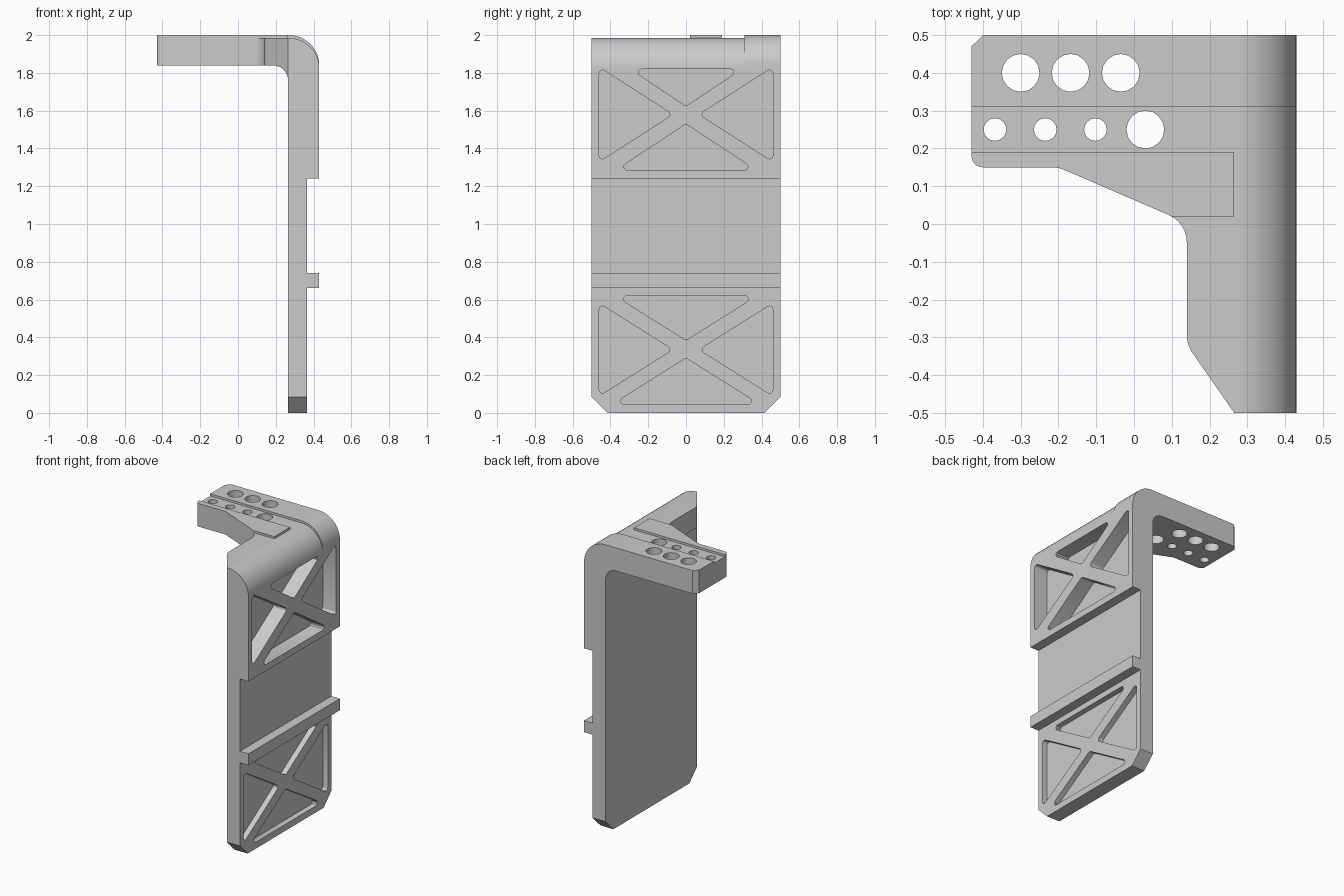
import bpy, bmesh, math
from mathutils import Vector

cube = bpy.data.objects.get("Cube")
if cube:
    bpy.data.objects.remove(cube, do_unlink=True)

grey = bpy.data.materials.new("plain grey")
grey.use_nodes = True
colour = (0.6, 0.6, 0.6, 1)
grey.diffuse_color = colour
grey.node_tree.nodes["Principled BSDF"].inputs["Base Color"].default_value = colour


def rounded(corners, steps=6):
    """Polygon outline; each corner is (u, v) or (u, v, fillet radius)."""
    out, n = [], len(corners)
    for i, c in enumerate(corners):
        p = Vector(c[:2])
        if len(c) == 2:
            out.append(p)
            continue
        a = (Vector(corners[i - 1][:2]) - p).normalized()
        b = (Vector(corners[(i + 1) % n][:2]) - p).normalized()
        half = a.angle(b) / 2
        centre = p + (a + b).normalized() * c[2] / math.sin(half)
        start = p + a * c[2] / math.tan(half) - centre
        end = p + b * c[2] / math.tan(half) - centre
        for k in range(steps + 1):
            t = k / steps
            sweep = math.pi - 2 * half
            w0, w1 = math.sin((1 - t) * sweep), math.sin(t * sweep)
            out.append(centre + (start * w0 + end * w1) / math.sin(sweep))
    return out


def prism(name, outline, axis, low, high):
    """Extrude a 2D outline along x, y or z."""
    place = {"x": lambda u, v, w: (w, u, v),
             "y": lambda u, v, w: (u, w, v),
             "z": lambda u, v, w: (u, v, w)}[axis]
    bm = bmesh.new()
    face = bm.faces.new([bm.verts.new(place(p[0], p[1], low)) for p in outline])
    moved = bmesh.ops.extrude_face_region(bm, geom=[face])["geom"]
    bmesh.ops.translate(bm, vec=place(0, 0, high - low),
                        verts=[g for g in moved if isinstance(g, bmesh.types.BMVert)])
    bmesh.ops.recalc_face_normals(bm, faces=bm.faces)
    mesh = bpy.data.meshes.new(name)
    bm.to_mesh(mesh)
    bm.free()
    mesh.materials.append(grey)
    obj = bpy.data.objects.new(name, mesh)
    bpy.context.collection.objects.link(obj)
    return obj


def combine(target, tool, operation):
    """Apply a boolean and discard the tool."""
    bpy.context.view_layer.objects.active = target
    mod = target.modifiers.new(tool.name, "BOOLEAN")
    mod.object, mod.operation, mod.solver = tool, operation, "EXACT"
    bpy.ops.object.modifier_apply(modifier=mod.name)
    bpy.data.objects.remove(tool, do_unlink=True)


BACK, MID, OUT, FLOOR = 0.265, 0.365, 0.43, 0.327
ARM_LOW, GROOVE, TOP = 1.84, 1.985, 2.0

# Side profile: arm, bend, upright plate with recess and ledge
profile = rounded([
    (-0.43, ARM_LOW), (BACK, ARM_LOW, 0.08), (BACK, 0), (MID, 0),
    (MID, 0.66), (OUT, 0.66), (OUT, 0.74), (MID, 0.74),
    (MID, 1.24), (OUT, 1.24), (OUT, TOP, 0.16), (-0.43, TOP)], steps=12)
bracket = prism("bracket", profile, "y", -0.5, 0.5)

# Lowered top surface, leaving the rear rail proud
lowered = rounded([(-0.6, GROOVE), (OUT, GROOVE, 0.16), (OUT, 1.8),
                   (0.6, 1.8), (0.6, 2.2), (-0.6, 2.2)], steps=12)
combine(bracket, prism("groove_cutter", lowered, "y", -0.6, 0.31), "DIFFERENCE")

# Raised pad beside the groove
pad = [(-0.43, 1.9), (BACK, 1.9), (BACK, TOP), (-0.43, TOP)]
combine(bracket, prism("pad", pad, "y", 0.02, 0.19), "UNION")

# Plan shape of the arm
plan = rounded([
    (-0.43, 0.47), (-0.39, 0.51), (-0.39, 0.6), (0.6, 0.6), (0.6, -0.6),
    (0.335, -0.6), (0.14, -0.32, 0.08), (0.14, 0.003, 0.08),
    (-0.2, 0.15, 0.08), (-0.43, 0.15, 0.03)])
combine(bracket, prism("plan_shape", plan, "z", -0.5, 2.5), "INTERSECT")

# Holes through the arm
holes = [(x, 0.4, 0.05) for x in (-0.3, -0.168, -0.035)]
holes += [(x, 0.25, 0.03) for x in (-0.368, -0.235, -0.102)] + [(0.03, 0.25, 0.05)]
for x, y, r in holes:
    ring = [(x + r * math.cos(k * math.tau / 16), y + r * math.sin(k * math.tau / 16))
            for k in range(16)]
    combine(bracket, prism("hole_cutter", ring, "z", 1.5, 2.3), "DIFFERENCE")

# Triangular pockets between the cross braces
def pocket(corners, radius=0.018):
    outline = rounded([(y, z, radius) for y, z in corners], steps=4)
    combine(bracket, prism("pocket_cutter", outline, "x", FLOOR, 0.7), "DIFFERENCE")

# top z, top half width, top apex, side top, side bottom, bottom apex, bottom half width, bottom z
for top, tw, ta, st, sb, ba, bw, bottom in (
        (1.82, 0.295, 1.625, 1.83, 1.33, 1.53, 0.37, 1.285),
        (0.62, 0.375, 0.385, 0.58, 0.09, 0.29, 0.39, 0.045)):
    pocket([(-tw, top), (tw, top), (0, ta)])
    pocket([(-bw, bottom), (bw, bottom), (0, ba)])
    for s in (-1, 1):
        pocket([(s * 0.46, st), (s * 0.46, sb), (s * 0.07, (st + sb) / 2)])

# Chamfered bottom corners
for s in (-1, 1):
    corner = [(s * 0.415, 0), (s * 0.515, 0.1), (s * 0.6, 0.1),
              (s * 0.6, -0.1), (s * 0.415, -0.1)]
    combine(bracket, prism("chamfer_cutter", corner, "x", 0, 0.7), "DIFFERENCE")

bpy.ops.object.select_all(action="DESELECT")
bracket.select_set(True)
bpy.context.view_layer.objects.active = bracket
bpy.ops.object.shade_smooth_by_angle(angle=math.radians(30))
